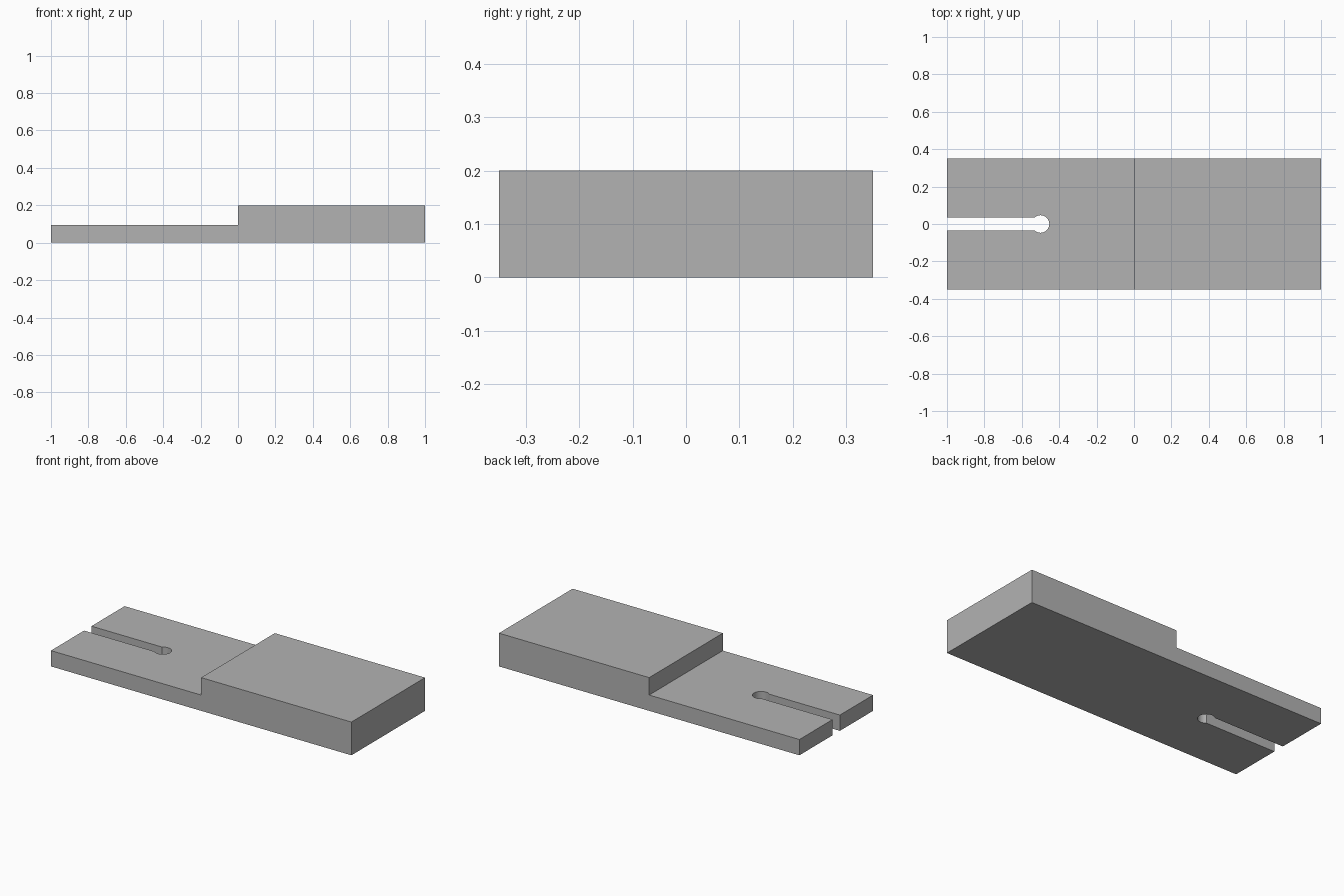
import bpy, bmesh, math
from mathutils import Vector

cube = bpy.data.objects.get("Cube")
if cube:
    bpy.data.objects.remove(cube, do_unlink=True)

LENGTH, WIDTH = 2.0, 0.7
THICK, THIN = 0.2, 0.095
SLOT_HALF, HOLE_R, HOLE_X = 0.035, 0.047, -0.5

grey = bpy.data.materials.new("plain grey")
grey.use_nodes = True
grey.diffuse_color = (0.45, 0.45, 0.45, 1)
grey.node_tree.nodes["Principled BSDF"].inputs["Base Color"].default_value = (0.45, 0.45, 0.45, 1)


def prism(name, outline, depth):
    """Extrude a closed outline of points along the depth vector."""
    bm = bmesh.new()
    face = bm.faces.new([bm.verts.new(p) for p in outline])
    result = bmesh.ops.extrude_face_region(bm, geom=[face], use_keep_orig=True)
    moved = [v for v in result["geom"] if isinstance(v, bmesh.types.BMVert)]
    bmesh.ops.translate(bm, verts=moved, vec=Vector(depth))
    bmesh.ops.recalc_face_normals(bm, faces=bm.faces)
    mesh = bpy.data.meshes.new(name)
    bm.to_mesh(mesh)
    bm.free()
    mesh.materials.append(grey)
    obj = bpy.data.objects.new(name, mesh)
    bpy.context.collection.objects.link(obj)
    return obj


# Stepped plate: side profile extruded across the width
h = LENGTH / 2
profile = [(-h, 0), (h, 0), (h, THICK), (0, THICK), (0, THIN), (-h, THIN)]
plate = prism("stepped_plate", [(x, -WIDTH / 2, z) for x, z in profile], (0, WIDTH, 0))

# Keyhole cutter: open slot ending in a round hole
start = math.pi - math.asin(SLOT_HALF / HOLE_R)
steps = 32
arc = [start - 2 * start * i / steps for i in range(steps + 1)]
outline = [(-h - 0.1, -SLOT_HALF, -0.1), (-h - 0.1, SLOT_HALF, -0.1)]
outline += [(HOLE_X + HOLE_R * math.cos(a), HOLE_R * math.sin(a), -0.1) for a in arc]
cutter = prism("keyhole_cutter", outline, (0, 0, THICK + 0.2))
cutter.hide_render = True

# Cut the keyhole, then discard the cutter
cut = plate.modifiers.new("keyhole", "BOOLEAN")
cut.operation = "DIFFERENCE"
cut.solver = "EXACT"
cut.object = cutter
bpy.context.view_layer.objects.active = plate
plate.select_set(True)
bpy.ops.object.modifier_apply(modifier=cut.name)
bpy.data.objects.remove(cutter, do_unlink=True)

# Smooth round hole, crisp edges elsewhere
bpy.ops.object.shade_smooth_by_angle(angle=math.radians(30))
